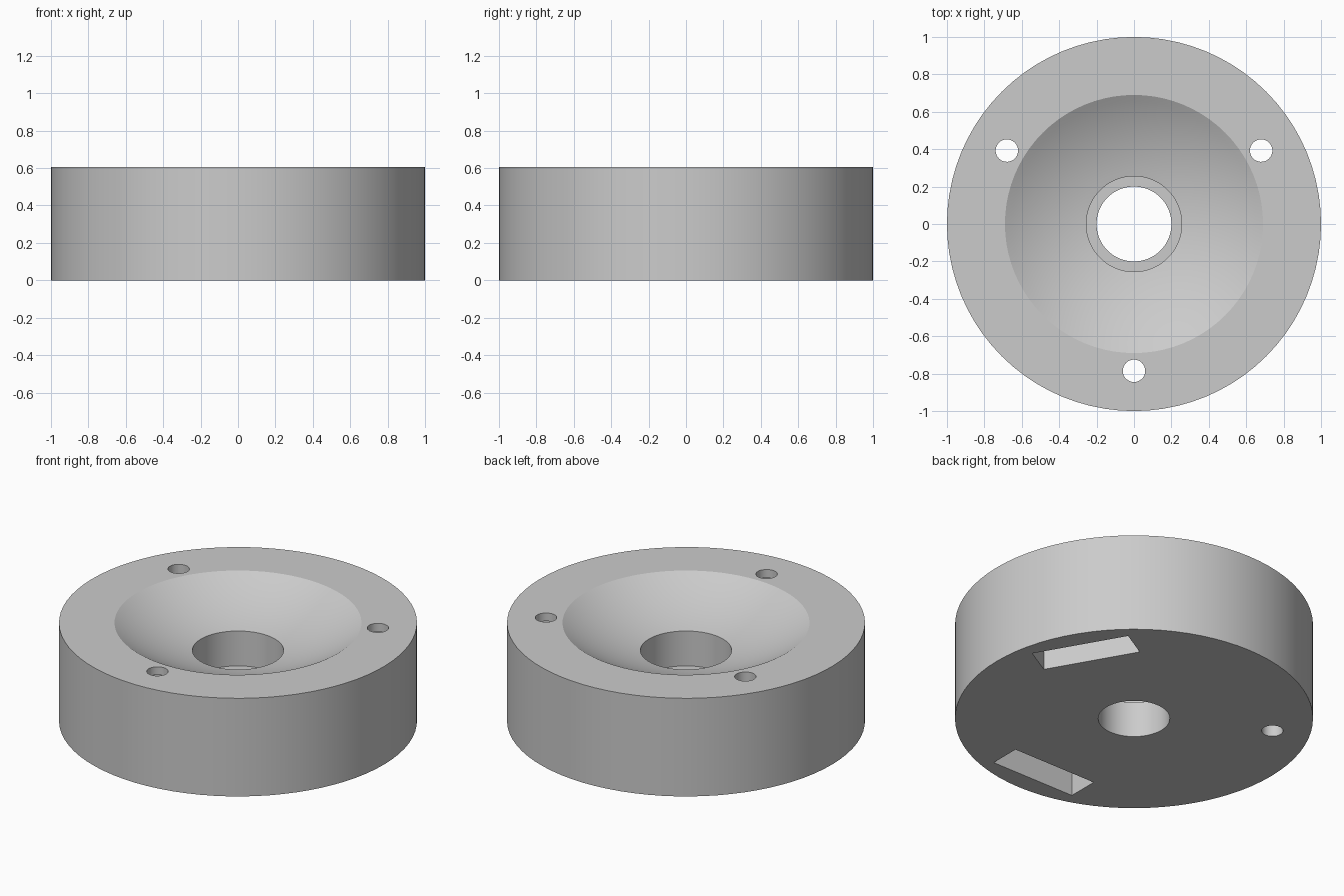
import bpy, bmesh, math
from mathutils import Matrix, Vector

if "Cube" in bpy.data.objects:
    bpy.data.objects.remove(bpy.data.objects["Cube"], do_unlink=True)

HEIGHT = 0.605
RIM_R, BORE_R, HOLE_R = 0.69, 0.255, 0.2
BOWL_Z, LEDGE_Z = 0.435, 0.22
MOUNT_R, SCREW_R = 0.785, 0.06
SLOT_LENGTH, SLOT_WIDTH, SLOT_TOP = 0.57, 0.19, 0.555
SEGMENTS = 80

grey = bpy.data.materials.new("plain grey")
grey.use_nodes = True
colour = (0.6, 0.6, 0.6, 1)
grey.diffuse_color = colour
grey.node_tree.nodes["Principled BSDF"].inputs["Base Color"].default_value = colour


def make_object(name, bm):
    bmesh.ops.recalc_face_normals(bm, faces=bm.faces)
    mesh = bpy.data.meshes.new(name)
    bm.to_mesh(mesh)
    bm.free()
    mesh.materials.append(grey)
    obj = bpy.data.objects.new(name, mesh)
    bpy.context.collection.objects.link(obj)
    return obj


def lathe(name, profile):
    """Turn a closed (radius, height) profile around the z axis."""
    bm = bmesh.new()
    verts = [bm.verts.new((r, 0, z)) for r, z in profile]
    edges = [bm.edges.new((v, verts[i - 1])) for i, v in enumerate(verts)]
    bmesh.ops.spin(bm, geom=verts + edges, cent=(0, 0, 0), axis=(0, 0, 1),
                   angle=math.tau, steps=SEGMENTS, use_duplicate=False)
    bmesh.ops.remove_doubles(bm, verts=bm.verts, dist=1e-4)
    return make_object(name, bm)


def cut(target, cutter):
    """Subtract a cutter, then discard it."""
    cutter.hide_render = True
    mod = target.modifiers.new("cut", "BOOLEAN")
    mod.operation = "DIFFERENCE"
    mod.solver = "EXACT"
    mod.object = cutter
    bpy.context.view_layer.objects.active = target
    bpy.ops.object.modifier_apply(modifier=mod.name)
    bpy.data.objects.remove(cutter, do_unlink=True)


# Spherical dish running from the rim down to the stepped bore
drop = HEIGHT - BOWL_Z
rise = (RIM_R ** 2 - BORE_R ** 2 - drop ** 2) / (2 * drop)
centre_z = HEIGHT + rise
sphere_r = math.hypot(RIM_R, rise)
STEPS = 12
dish = []
for i in range(STEPS + 1):
    r = RIM_R + (BORE_R - RIM_R) * i / STEPS
    dish.append((r, centre_z - math.sqrt(sphere_r ** 2 - r ** 2)))

# Turned body with counterbore and through hole
body = lathe("dished_disc", [(HOLE_R, 0), (1, 0), (1, HEIGHT)] + dish
             + [(BORE_R, LEDGE_Z), (HOLE_R, LEDGE_Z)])

# Three mounting points: a slot from below and a screw hole through the top
for k in range(3):
    angle = math.radians(30 + 120 * k)
    place = Matrix.Rotation(angle, 4, "Z") @ Matrix.Translation((MOUNT_R, 0, 0))

    bm = bmesh.new()
    bmesh.ops.create_cube(bm, size=1)
    bmesh.ops.scale(bm, verts=bm.verts,
                    vec=Vector((SLOT_WIDTH, SLOT_LENGTH, SLOT_TOP * 2)))
    bm.transform(place)
    cut(body, make_object("slot_cutter", bm))

    bm = bmesh.new()
    bmesh.ops.create_cone(bm, cap_ends=True, segments=32, radius1=SCREW_R,
                          radius2=SCREW_R, depth=2)
    bm.transform(place)
    cut(body, make_object("screw_hole_cutter", bm))

# Smooth the curved walls and keep the machined edges crisp
bpy.ops.object.select_all(action="DESELECT")
body.select_set(True)
bpy.context.view_layer.objects.active = body
bpy.ops.object.shade_smooth_by_angle(angle=math.radians(20))
